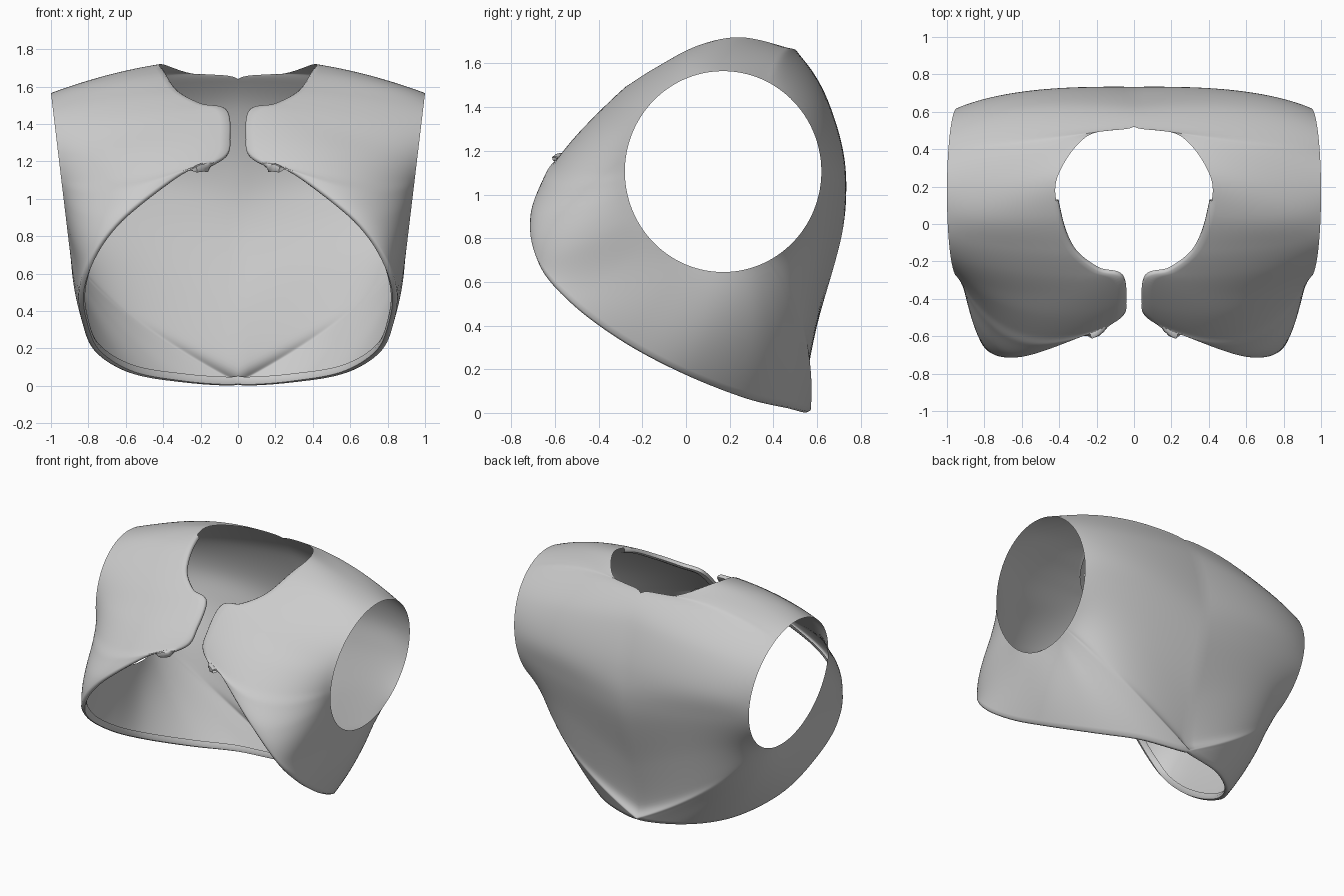
import bpy, bmesh, math
from mathutils import Vector

cube = bpy.data.objects.get("Cube")
if cube:
    bpy.data.objects.remove(cube, do_unlink=True)

STEPS, RINGS = 8, 24

# Left half: outer border, from the back hem up the spine, round the neck,
# down the front opening and back along the hem
BORDER = [
    (0, .57, .012), (0, .54, .1), (0, .6, .4), (0, .72, .85), (0, .72, 1.15), (0, .63, 1.47),
    (0, .52, 1.64), (.25, .47, 1.67), (.41, .25, 1.72), (.4, .05, 1.68),
    (.33, -.14, 1.58), (.2, -.25, 1.51), (.07, -.29, 1.48), (.05, -.42, 1.34),
    (.08, -.51, 1.23), (.3, -.61, 1.14), (.6, -.71, .92), (.78, -.68, .7),
    (.85, -.52, .51), (.83, -.28, .33), (.76, 0, .18), (.58, .28, .07), (.32, .48, .025)]
# Points halfway between the border and the armhole
MIDDLE = [
    (.56, .53, .35), (.56, .55, .42), (.55, .61, .65), (.55, .69, .95), (.55, .71, 1.17), (.55, .63, 1.42),
    (.55, .48, 1.61), (.6, .4, 1.65), (.7, .2, 1.66), (.72, .03, 1.63),
    (.68, -.12, 1.55), (.62, -.25, 1.46), (.55, -.37, 1.36), (.55, -.48, 1.25),
    (.58, -.58, 1.12), (.68, -.61, 1.03), (.8, -.6, .9), (.86, -.53, .76),
    (.87, -.33, .64), (.87, -.12, .52), (.85, .1, .42), (.78, .3, .38), (.68, .43, .36)]


def armhole_point(mid):
    """Point on the oval armhole facing the given middle point."""
    a = math.atan2((mid[2] - 1.105) / .46, (mid[1] - .17) / .45)
    return (.945 + .055 * math.sin(a), .17 + .45 * math.cos(a), 1.105 + .46 * math.sin(a))


def smooth_loop(points):
    """Closed Catmull-Rom curve through the points."""
    pts = [Vector(p) for p in points]
    out = []
    for i in range(len(pts)):
        a, b, c, d = (pts[(i + k) % len(pts)] for k in (-1, 0, 1, 2))
        for s in range(STEPS):
            t = s / STEPS
            p = (2 * b + (c - a) * t + (2 * a - 5 * b + 4 * c - d) * t * t
                 + (3 * b - a - 3 * c + d) * t ** 3) / 2
            p.x = max(p.x, 0)
            out.append(p)
    return out


outer = smooth_loop(BORDER)
middle = smooth_loop(MIDDLE)
inner = [Vector(armhole_point(m)) for m in middle]
count = len(outer)

# Cloth surface: curved strips from the border to the armhole
bm = bmesh.new()
rings = []
for r in range(RINGS + 1):
    t = r / RINGS
    rings.append([bm.verts.new(o * (1 - t) * (1 - 2 * t) + m * 4 * t * (1 - t) + i * t * (2 * t - 1))
                  for o, m, i in zip(outer, middle, inner)])
for r in range(RINGS):
    for k in range(count):
        n = (k + 1) % count
        bm.faces.new((rings[r][k], rings[r][n], rings[r + 1][n], rings[r + 1][k]))
armhole = set(rings[-1])

# Mirror to the other side and join along the spine
half = bm.verts[:] + bm.edges[:] + bm.faces[:]
copy = bmesh.ops.duplicate(bm, geom=half)
new_verts = [g for g in copy["geom"] if isinstance(g, bmesh.types.BMVert)]
armhole |= {copy["vert_map"][v] for v in armhole}
for v in new_verts:
    v.co.x *= -1
bmesh.ops.reverse_faces(bm, faces=[g for g in copy["geom"] if isinstance(g, bmesh.types.BMFace)])
spine = [v for v in bm.verts if abs(v.co.x) < .0005]
bmesh.ops.remove_doubles(bm, verts=spine, dist=.0006)
bmesh.ops.recalc_face_normals(bm, faces=bm.faces[:])
bm.normal_update()
armhole = {v for v in armhole if v.is_valid}
far_back = max(bm.verts, key=lambda v: v.co.y)
if far_back.normal.y < 0:
    bmesh.ops.reverse_faces(bm, faces=bm.faces[:])
    bm.normal_update()

# Rolled rim along the border, leaving armholes and back of the neck thin
rim = [e for e in bm.edges if e.is_boundary and not any(v in armhole for v in e.verts)
       and not all(v.co.z > 1.6 and v.co.y > .1 for v in e.verts)]
frames = {}
for v in {v for e in rim for v in e.verts}:
    n = v.normal.copy()
    out = sum((v.co - f.calc_center_median() for f in v.link_faces), Vector())
    out -= n * out.dot(n)
    along = [e.other_vert(v).co for e in v.link_edges if e.is_boundary]
    if len(along) == 2:
        tangent = (along[1] - along[0]).normalized()
        out -= tangent * out.dot(tangent)
    frames[v] = (v.co.copy(), n, out.normalized())
edges = rim
for depth, spread in ((.01, .01), (.025, .01), (.035, -.006), (.035, -.03)):
    old = {v for e in edges for v in e.verts}
    geom = bmesh.ops.extrude_edge_only(bm, edges=edges)["geom"]
    edges = [g for g in geom if isinstance(g, bmesh.types.BMEdge)]
    moved = {}
    for v in (g for g in geom if isinstance(g, bmesh.types.BMVert)):
        source = next(e.other_vert(v) for e in v.link_edges if e.other_vert(v) in old)
        base, n, out = moved[v] = frames[source]
        v.co = base - n * depth + out * spread
    frames = moved

mesh = bpy.data.meshes.new("vest")
bm.to_mesh(mesh)
bm.free()
vest = bpy.data.objects.new("vest", mesh)
bpy.context.collection.objects.link(vest)

# Plain grey cloth
grey = bpy.data.materials.new("grey_cloth")
grey.use_nodes = True
colour = (.6, .6, .6, 1)
grey.diffuse_color = colour
grey.node_tree.nodes["Principled BSDF"].inputs["Base Color"].default_value = colour
mesh.materials.append(grey)

bpy.ops.object.select_all(action="DESELECT")
vest.select_set(True)
bpy.context.view_layer.objects.active = vest
bpy.ops.object.shade_smooth_by_angle(angle=math.radians(50))
